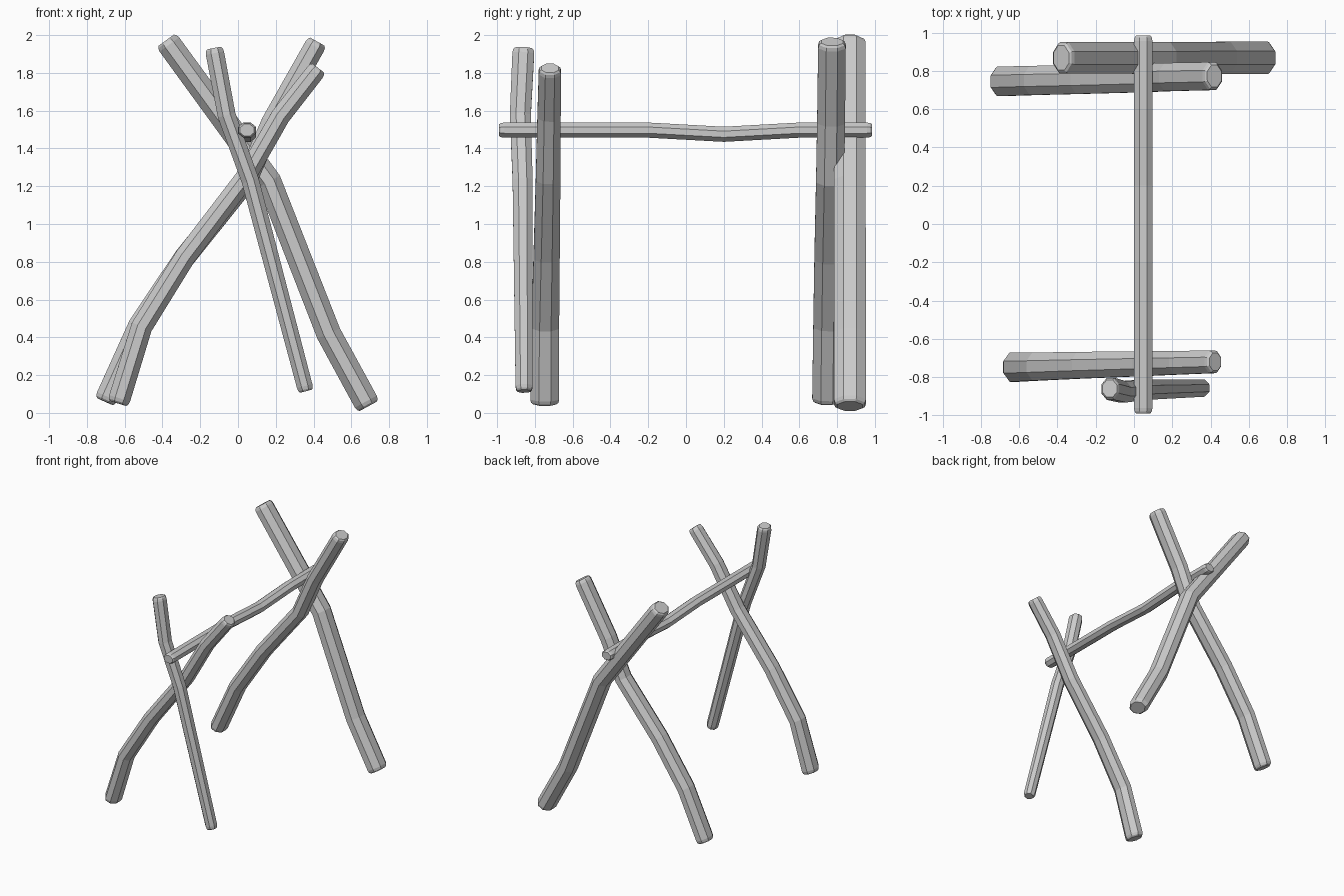
import bpy, bmesh, math
from mathutils import Vector

if "Cube" in bpy.data.objects:
    bpy.data.objects.remove(bpy.data.objects["Cube"])

SIDES = 8
FLAT = math.cos(math.pi / SIDES)


def log(name, path, start, end, across=(0, 1, 0)):
    """Tapered octagonal log; start/end = half-widths (in bend plane, along across)."""
    pts = [Vector(p) for p in path]
    n = Vector(across)
    lengths = [0]
    for p, q in zip(pts, pts[1:]):
        lengths.append(lengths[-1] + (q - p).length)
    total = lengths[-1]
    first = (pts[1] - pts[0]).normalized()
    last = (pts[-1] - pts[-2]).normalized()

    # rings: centre, direction, distance along log, shrink (rounded ends)
    ends = [(0, .78), (.01, .93), (.028, 1)]
    rings = [(pts[0] + first * d, first, d, s) for d, s in ends]
    for i in range(1, len(pts) - 1):
        t = (pts[i] - pts[i - 1]).normalized() + (pts[i + 1] - pts[i]).normalized()
        rings.append((pts[i], t.normalized(), lengths[i], 1))
    rings += [(pts[-1] - last * d, last, total - d, s) for d, s in reversed(ends)]

    bm = bmesh.new()
    loops = []
    for c, t, d, s in rings:
        u = n.cross(t).normalized()
        v = t.cross(u)
        f = d / total
        a = (start[0] + (end[0] - start[0]) * f) * s / FLAT
        b = (start[1] + (end[1] - start[1]) * f) * s / FLAT
        loop = []
        for k in range(SIDES):
            w = math.tau * (k + .5) / SIDES
            loop.append(bm.verts.new(c + u * a * math.cos(w) + v * b * math.sin(w)))
        loops.append(loop)
    for p, q in zip(loops, loops[1:]):
        for k in range(SIDES):
            j = (k + 1) % SIDES
            bm.faces.new((p[k], p[j], q[j], q[k]))
    bm.faces.new(loops[0])
    bm.faces.new(loops[-1])
    bmesh.ops.recalc_face_normals(bm, faces=bm.faces)
    mesh = bpy.data.meshes.new(name)
    bm.to_mesh(mesh)
    bm.free()
    obj = bpy.data.objects.new(name, mesh)
    bpy.context.collection.objects.link(obj)
    return obj


# front crossed poles
log("front_thin_pole",
    [(.36, -.857, .115), (.065, -.865, 1.23), (-.06, -.877, 1.575), (-.127, -.86, 1.93)],
    (.042, .045), (.049, .058))
log("front_thick_pole",
    [(-.635, -.748, .05), (-.51, -.745, .455), (-.28, -.738, .825),
     (.035, -.73, 1.24), (.225, -.725, 1.57), (.425, -.72, 1.825)],
    (.058, .077), (.05, .059))

# back crossed poles
log("back_left_pole",
    [(-.705, .745, .06), (-.525, .75, .46), (-.285, .755, .82),
     (.045, .763, 1.23), (.18, .768, 1.54), (.42, .773, 1.965)],
    (.058, .077), (.055, .073))
log("back_right_pole",
    [(.69, .868, .035), (.48, .868, .42), (.165, .868, 1.225), (-.38, .868, 1.973)],
    (.066, .085), (.064, .082))

# ridge beam resting in the crossings
log("ridge_beam",
    [(.048, -.99, 1.497), (.048, -.2, 1.497), (.048, .2, 1.475),
     (.048, .6, 1.497), (.048, .985, 1.497)],
    (.04, .048), (.04, .048), (1, 0, 0))
